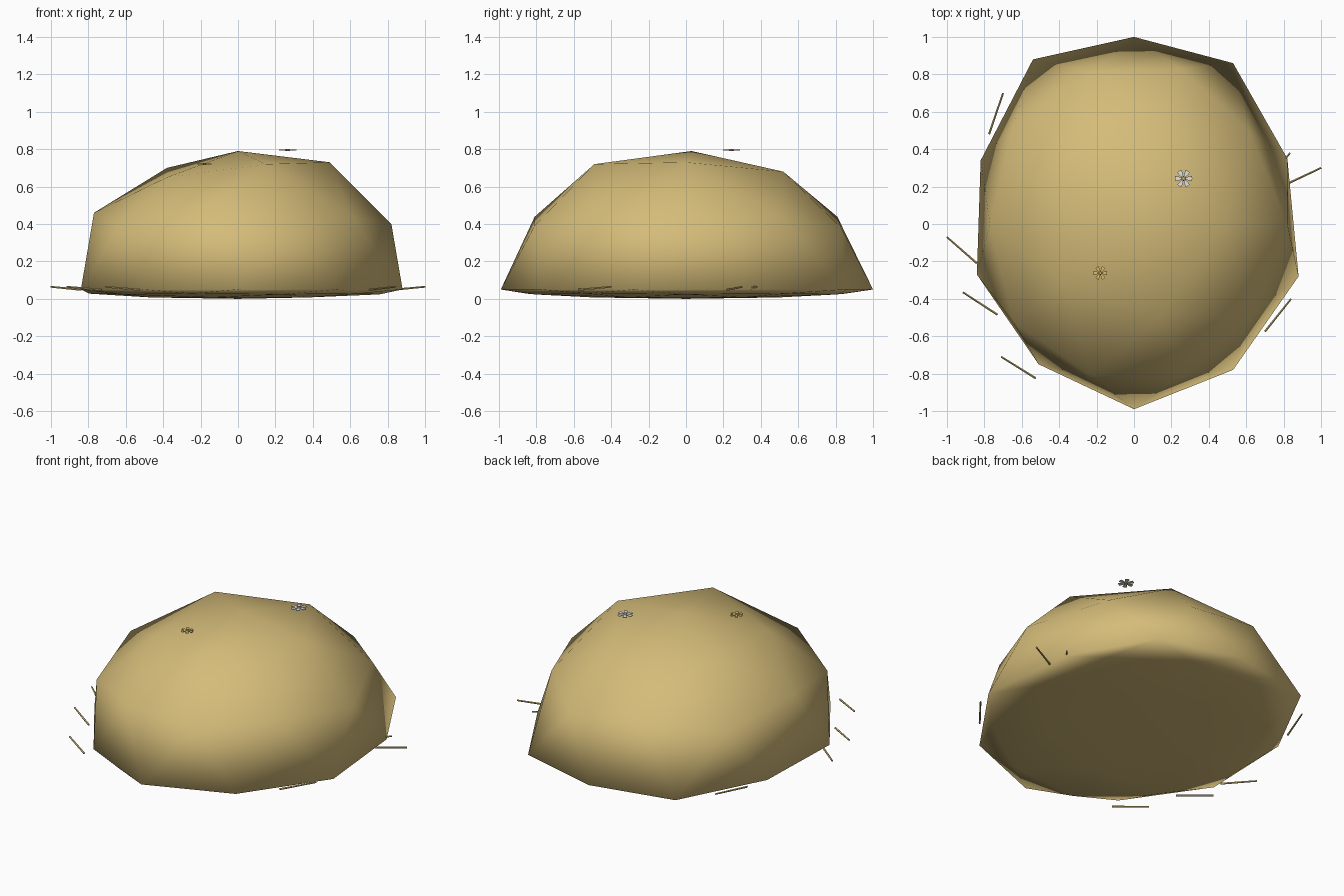
import bpy, bmesh, math
from mathutils import Vector, Matrix

cube = bpy.data.objects.get("Cube")
if cube:
    bpy.data.objects.remove(cube)


def material(name, rgb):
    m = bpy.data.materials.new(name)
    m.use_nodes = True
    colour = (*rgb, 1)
    m.diffuse_color = colour
    m.node_tree.nodes["Principled BSDF"].inputs["Base Color"].default_value = colour
    return m


HAY = material("hay gold", (0.66, 0.5, 0.19))
WHITE = material("petal white", (0.75, 0.75, 0.76))
YELLOW = material("petal yellow", (0.72, 0.52, 0.16))


def finish(name, bm, mats):
    mesh = bpy.data.meshes.new(name)
    bmesh.ops.recalc_face_normals(bm, faces=bm.faces)
    bm.to_mesh(mesh)
    bm.free()
    for m in mats:
        mesh.materials.append(m)
    obj = bpy.data.objects.new(name, mesh)
    bpy.context.collection.objects.link(obj)
    return obj


# Hay mound: a coarse ball with a squashed underside
RIM = 0.05
bm = bmesh.new()
bmesh.ops.create_icosphere(bm, subdivisions=2, radius=1)
for v in bm.verts:
    v.co.x *= 0.89
    v.co.z = RIM + v.co.z * (0.74 if v.co.z > 0 else RIM)

# Irregular rim, shoulder and crown corners
corners = [
    (0, 1, RIM), (0.53, 0.86, RIM), (0.82, 0.35, RIM), (0.88, -0.28, RIM),
    (0.53, -0.78, RIM), (0, -0.99, RIM), (-0.51, -0.75, RIM), (-0.84, -0.27, RIM),
    (-0.82, 0.34, RIM), (-0.54, 0.88, RIM),
    (0.82, 0, 0.4), (-0.77, 0, 0.46), (0.25, -0.81, 0.39), (0.25, 0.83, 0.38),
    (0.49, 0, 0.73), (0.15, -0.49, 0.72), (0.15, 0.52, 0.68),
    (-0.38, 0.31, 0.70), (-0.38, -0.31, 0.65), (0, 0.03, 0.79),
]
for c in map(Vector, corners):
    min(bm.verts, key=lambda v: (v.co - c).length).co = c
for f in bm.faces:
    f.smooth = True
finish("hay_mound", bm, [HAY])


# Loose straws lying round the foot of the mound
def straw(name, inner, outer):
    a, b = Vector((*inner, 0.048)), Vector((*outer, 0.064))
    bm = bmesh.new()
    turn = (b - a).to_track_quat("Z", "Y").to_matrix().to_4x4()
    bmesh.ops.create_cone(bm, cap_ends=True, segments=5, radius1=0.006, radius2=0.005,
                          depth=(b - a).length, matrix=Matrix.Translation((a + b) / 2) @ turn)
    finish(name, bm, [HAY])


straws = [
    ((-0.775, 0.48), (-0.7, 0.7)), ((-0.84, -0.21), (-1, -0.07)),
    ((-0.73, -0.485), (-0.915, -0.365)), ((-0.525, -0.825), (-0.71, -0.71)),
    ((0.7, -0.575), (0.84, -0.4)), ((0.83, 0.22), (1, 0.3)), ((0.7, 0.22), (0.835, 0.38)),
]
for i, (inner, outer) in enumerate(straws):
    straw(f"loose_straw_{i + 1}", inner, outer)


# Small six-petalled flowers
def flower(name, centre, size, petal_mat):
    bm = bmesh.new()
    for k in range(6):
        turn = Matrix.Translation(centre) @ Matrix.Rotation(math.radians(60 * k), 4, "Z")
        outline = [(0, 0), (0.5, -0.2), (0.95, -0.27), (1, 0), (0.95, 0.27), (0.5, 0.2)]
        face = bm.faces.new([bm.verts.new(turn @ Vector((x * size, y * size, 0)))
                             for x, y in outline])
        top = bmesh.ops.extrude_face_region(bm, geom=[face])["geom"]
        bmesh.ops.translate(bm, vec=(0, 0, 0.004),
                            verts=[g for g in top if isinstance(g, bmesh.types.BMVert)])
    old = set(bm.faces)
    bmesh.ops.create_cone(bm, cap_ends=True, segments=8, radius1=size * 0.28,
                          radius2=size * 0.2, depth=0.012,
                          matrix=Matrix.Translation(Vector(centre) + Vector((0, 0, 0.002))))
    for f in bm.faces:
        f.material_index = 0 if f in old else 1
    finish(name, bm, [petal_mat, YELLOW])


flower("white_flower", (0.265, 0.243, 0.794), 0.047, WHITE)
flower("yellow_flower", (-0.18, -0.262, 0.719), 0.037, YELLOW)
